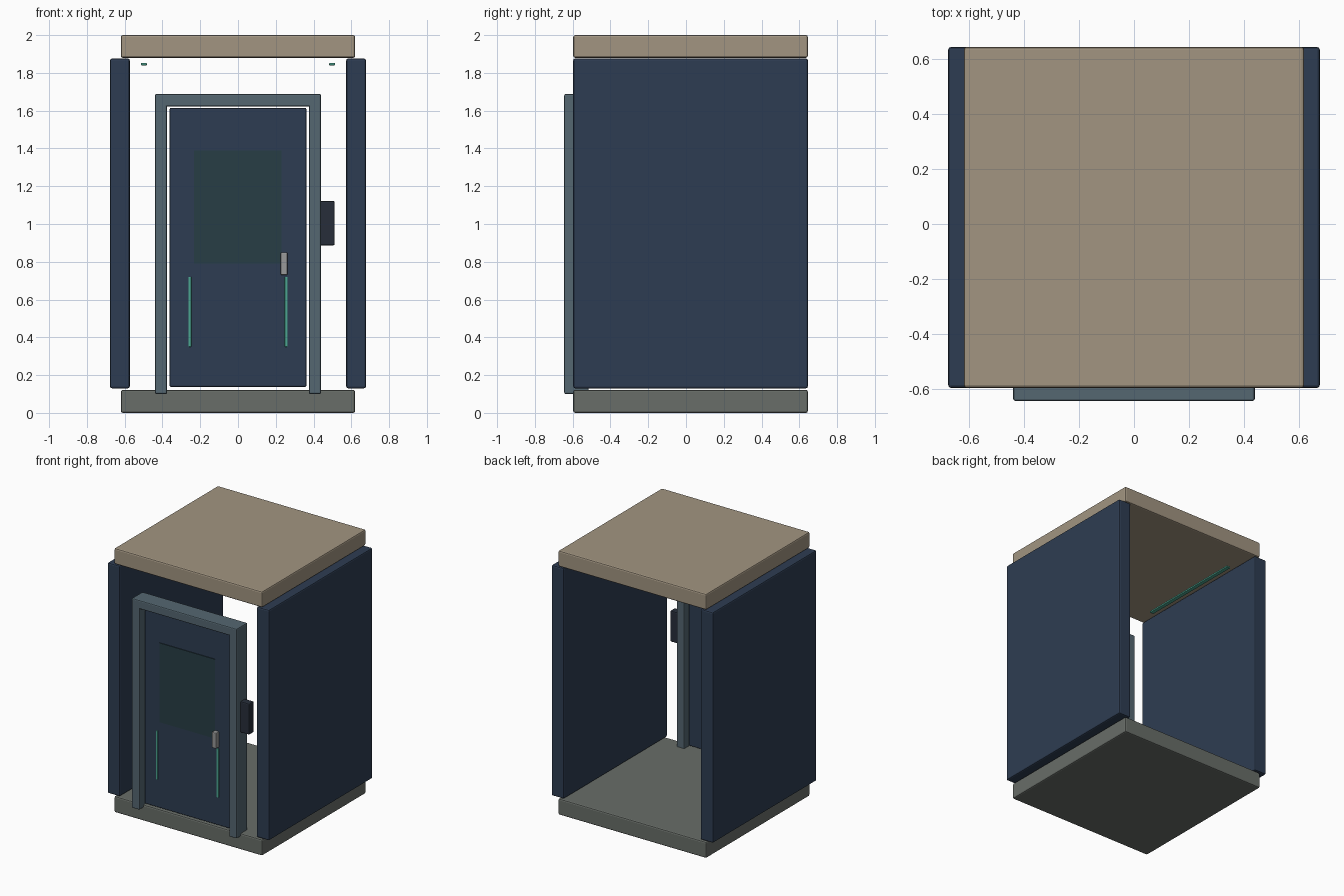
import bpy

if "Cube" in bpy.data.objects:
    bpy.data.objects.remove(bpy.data.objects["Cube"])

def mat(name, rgb):
    m = bpy.data.materials.new(name)
    m.diffuse_color = (*rgb, 1)
    m.use_nodes = True
    m.node_tree.nodes["Principled BSDF"].inputs["Base Color"].default_value = m.diffuse_color
    return m

NAVY = mat("navy_panel", (0.027, 0.046, 0.085))
TAN = mat("tan_roof", (0.36, 0.30, 0.22))
FLOOR = mat("floor_grey", (0.14, 0.155, 0.14))
STEEL = mat("blue_steel", (0.09, 0.135, 0.165))
GLASS = mat("dark_glass", (0.02, 0.047, 0.06))
TEAL = mat("teal_light", (0.07, 0.38, 0.28))
DARK = mat("dark_plastic", (0.02, 0.027, 0.042))
METAL = mat("metal", (0.32, 0.32, 0.32))

def box(name, x, y, z, material, bevel=0.0):
    """Box from (min, max) ranges, with an optional chamfer."""
    bpy.ops.mesh.primitive_cube_add(
        size=1, location=[(a + b) / 2 for a, b in (x, y, z)])
    ob = bpy.context.object
    ob.name = name
    ob.scale = [b - a for a, b in (x, y, z)]
    bpy.ops.object.transform_apply(location=False, rotation=False, scale=True)
    ob.data.materials.append(material)
    if bevel:
        mod = ob.modifiers.new("chamfer", 'BEVEL')
        mod.width = bevel
        mod.segments = 2
    return ob

def pair(name, x, y, z, material, bevel=0.0):
    """The same box on both sides of x = 0."""
    box("right_" + name, x, y, z, material, bevel)
    box("left_" + name, (-x[1], -x[0]), y, z, material, bevel)

# Shell: floor, roof and side walls, open at the back
DEPTH = (-0.597, 0.645)
box("floor", (-0.62, 0.62), DEPTH, (0, 0.122), FLOOR, 0.01)
box("roof", (-0.62, 0.62), DEPTH, (1.88, 2.0), TAN, 0.01)
pair("wall", (0.573, 0.677), DEPTH, (0.13, 1.876), NAVY, 0.01)

# Door frame
FRAME = (-0.645, -0.515)
pair("frame_post", (0.375, 0.44), FRAME, (0.10, 1.688), STEEL, 0.008)
box("frame_header", (-0.44, 0.44), FRAME, (1.623, 1.688), STEEL, 0.008)

# Door leaf with window, light strips and handle
box("door", (-0.362, 0.362), (-0.603, -0.545), (0.137, 1.615), NAVY, 0.008)
box("door_window", (-0.233, 0.231), (-0.608, -0.59), (0.79, 1.39), GLASS)
pair("door_light_strip", (0.247, 0.262), (-0.61, -0.595), (0.35, 0.72), TEAL, 0.002)
box("door_handle", (0.226, 0.262), (-0.637, -0.597), (0.73, 0.85), METAL, 0.006)

# Control box beside the frame
box("control_box", (0.43, 0.512), (-0.597, -0.54), (0.887, 1.122), DARK, 0.008)

# Ceiling light strips
pair("ceiling_light", (0.483, 0.513), (-0.40, 0.445), (1.84, 1.852), TEAL, 0.002)
